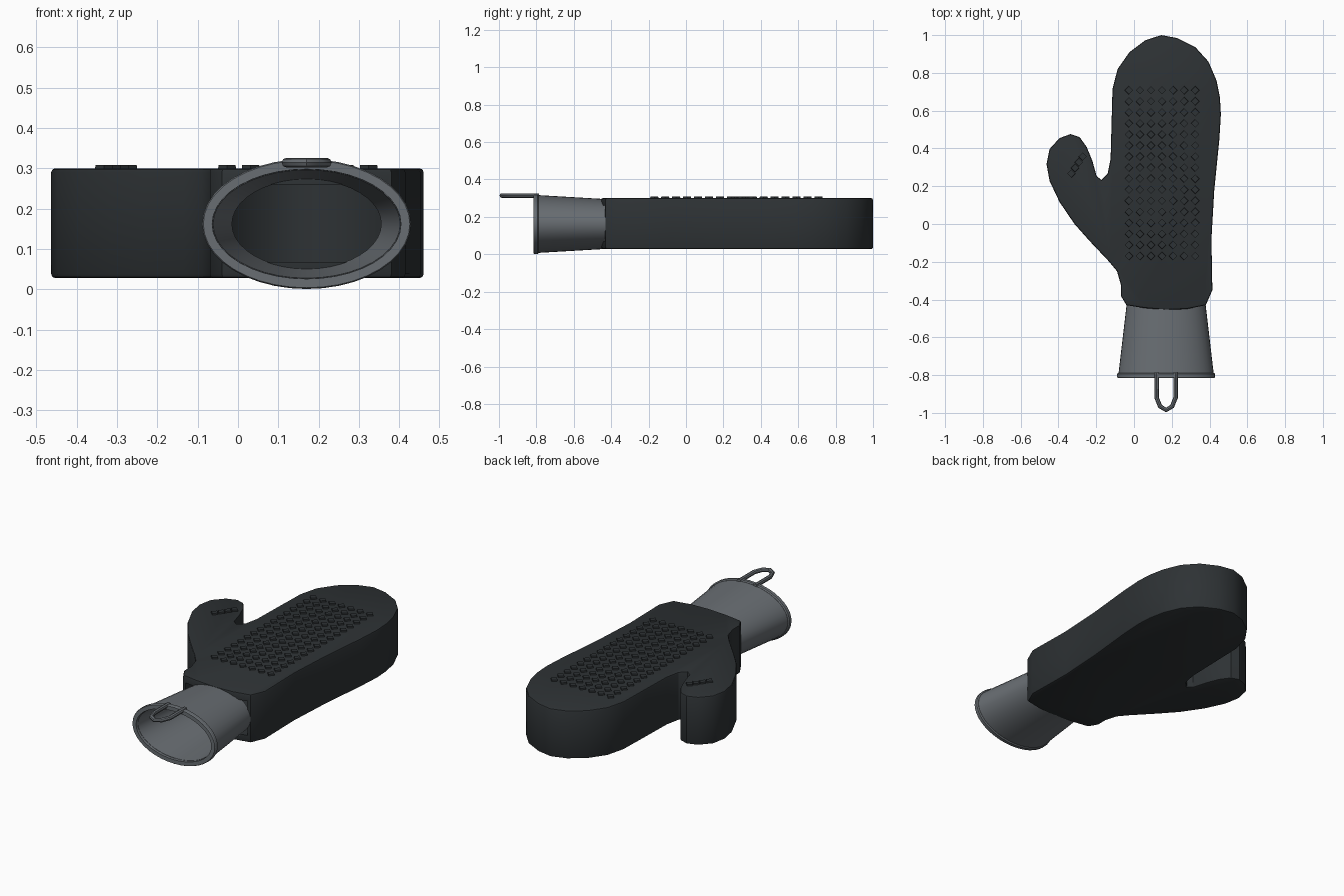
import bpy, bmesh, math
from mathutils import Vector, Matrix

if "Cube" in bpy.data.objects:
    bpy.data.objects.remove(bpy.data.objects["Cube"])


def material(name, rgb):
    m = bpy.data.materials.new(name)
    m.diffuse_color = (*rgb, 1)
    m.use_nodes = True
    m.node_tree.nodes["Principled BSDF"].inputs["Base Color"].default_value = m.diffuse_color
    return m


DARK = material("dark_silicone", (0.027, 0.032, 0.035))
GREY = material("grey_fabric", (0.14, 0.155, 0.17))


def make(name, bm, mat):
    bmesh.ops.recalc_face_normals(bm, faces=bm.faces[:])
    me = bpy.data.meshes.new(name)
    bm.to_mesh(me)
    bm.free()
    ob = bpy.data.objects.new(name, me)
    bpy.context.collection.objects.link(ob)
    me.materials.append(mat)
    return ob


def activate(ob):
    bpy.ops.object.select_all(action='DESELECT')
    ob.select_set(True)
    bpy.context.view_layer.objects.active = ob


def smooth(ob, deg=30):
    activate(ob)
    bpy.ops.object.shade_smooth_by_angle(angle=math.radians(deg))


def prism(points, z0, z1, bevel=0):
    bm = bmesh.new()
    base = bm.faces.new([bm.verts.new((x, y, z0)) for x, y in points])
    ext = bmesh.ops.extrude_face_region(bm, geom=[base], use_keep_orig=True)
    verts = [g for g in ext["geom"] if isinstance(g, bmesh.types.BMVert)]
    bmesh.ops.translate(bm, verts=verts, vec=(0, 0, z1 - z0))
    if bevel:
        rims = [e for e in bm.edges if abs(e.verts[0].co.z - e.verts[1].co.z) < 1e-6]
        bmesh.ops.bevel(bm, geom=rims, offset=bevel, segments=2, profile=0.5, affect='EDGES')
    return bm


# Mitten outline, counterclockwise from the wrist
OUTLINE = [
    (0.38, -0.43), (0.415, -0.35), (0.41, -0.08), (0.425, 0.18), (0.452, 0.45),
    (0.46, 0.58), (0.455, 0.67), (0.437, 0.76), (0.394, 0.86), (0.325, 0.936),
    (0.23, 0.984), (0.145, 1.0), (0.06, 0.973), (-0.024, 0.91), (-0.087, 0.82),
    (-0.114, 0.714), (-0.119, 0.53), (-0.124, 0.344), (-0.14, 0.265),
    (-0.172, 0.233), (-0.198, 0.254), (-0.22, 0.333), (-0.25, 0.407),
    (-0.288, 0.46), (-0.336, 0.476), (-0.394, 0.455), (-0.447, 0.397),
    (-0.463, 0.317), (-0.447, 0.228), (-0.394, 0.116), (-0.315, 0.0),
    (-0.235, -0.09), (-0.135, -0.196), (-0.09, -0.25), (-0.07, -0.32),
    (-0.07, -0.38), (-0.04, -0.43), (0.055, -0.445), (0.17, -0.455), (0.28, -0.45)]


def inset(points, d):
    out = []
    n = len(points)
    for i in range(n):
        a, b, c = (Vector(points[(i + k) % n]) for k in (-1, 0, 1))
        t = ((b - a).normalized() + (c - b).normalized()).normalized()
        p = b + Vector((-t.y, t.x)) * d
        # run the wrist end out through the back so the mitten is open
        out.append((p.x, -0.5 if b.y < -0.4 else p.y))
    return out


# Hollow mitten body
mitten = make("mitten_body", prism(OUTLINE, 0.028, 0.30, 0.01), DARK)
cavity = make("cavity_cutter", prism(inset(OUTLINE, 0.04), 0.068, 0.26), DARK)
cavity.hide_render = True
mod = mitten.modifiers.new("hollow", 'BOOLEAN')
mod.operation = 'DIFFERENCE'
mod.solver = 'EXACT'
mod.object = cavity
activate(mitten)
bpy.ops.object.modifier_apply(modifier=mod.name)
bpy.data.objects.remove(cavity)
smooth(mitten)

# Raised diamond grips on palm and thumb
grips = [(-0.027 + 0.0585 * i, 0.708 - 0.0585 * j) for i in range(7) for j in range(16)]
grips += [(-0.332 + 0.02 * i, 0.267 + 0.03 * i) for i in range(4)]
bm = bmesh.new()
for x, y in grips:
    bmesh.ops.create_cone(bm, cap_ends=True, segments=4, radius1=0.023, radius2=0.021,
                          depth=0.014, matrix=Matrix.Translation((x, y, 0.301)))
make("grip_diamonds", bm, DARK)


# Flared oval cuff: closed profile of (y, x radius, z radius) swept round an ellipse
def oval_tube(name, profile, mat, sides=40):
    bm = bmesh.new()
    rings = []
    for y, rx, rz in profile:
        rings.append([bm.verts.new((0.17 + rx * math.cos(a), y, 0.162 + rz * math.sin(a)))
                      for a in (2 * math.pi * k / sides for k in range(sides))])
    for r, s in zip(rings, rings[1:] + rings[:1]):
        for k in range(sides):
            m = (k + 1) % sides
            bm.faces.new((r[k], r[m], s[m], s[k]))
    ob = make(name, bm, mat)
    smooth(ob)
    return ob


oval_tube("cuff", [(-0.425, 0.209, 0.133), (-0.80, 0.253, 0.155),
                   (-0.80, 0.232, 0.134), (-0.425, 0.185, 0.11)], GREY)
oval_tube("cuff_rim", [(-0.788, 0.253, 0.155), (-0.793, 0.259, 0.161), (-0.81, 0.259, 0.161),
                       (-0.815, 0.256, 0.158), (-0.815, 0.234, 0.136), (-0.788, 0.233, 0.135)], GREY)

# Hanging loop
half = [(0.05, -0.785), (0.05, -0.92), (0.032, -0.965)]
path = [(0.17 - x, y) for x, y in half] + [(0.17, -0.985)] + [(0.17 + x, y) for x, y in half[::-1]]
curve = bpy.data.curves.new("hanging_loop", 'CURVE')
curve.dimensions = '3D'
curve.bevel_depth = 0.012
curve.bevel_resolution = 2
curve.use_fill_caps = True
spline = curve.splines.new('POLY')
spline.points.add(len(path) - 1)
for p, (x, y) in zip(spline.points, path):
    p.co = (x, y, 0.314, 1)
loop = bpy.data.objects.new("hanging_loop", curve)
bpy.context.collection.objects.link(loop)
curve.materials.append(GREY)
activate(loop)
bpy.ops.object.convert(target='MESH')
smooth(bpy.context.object, 40)
